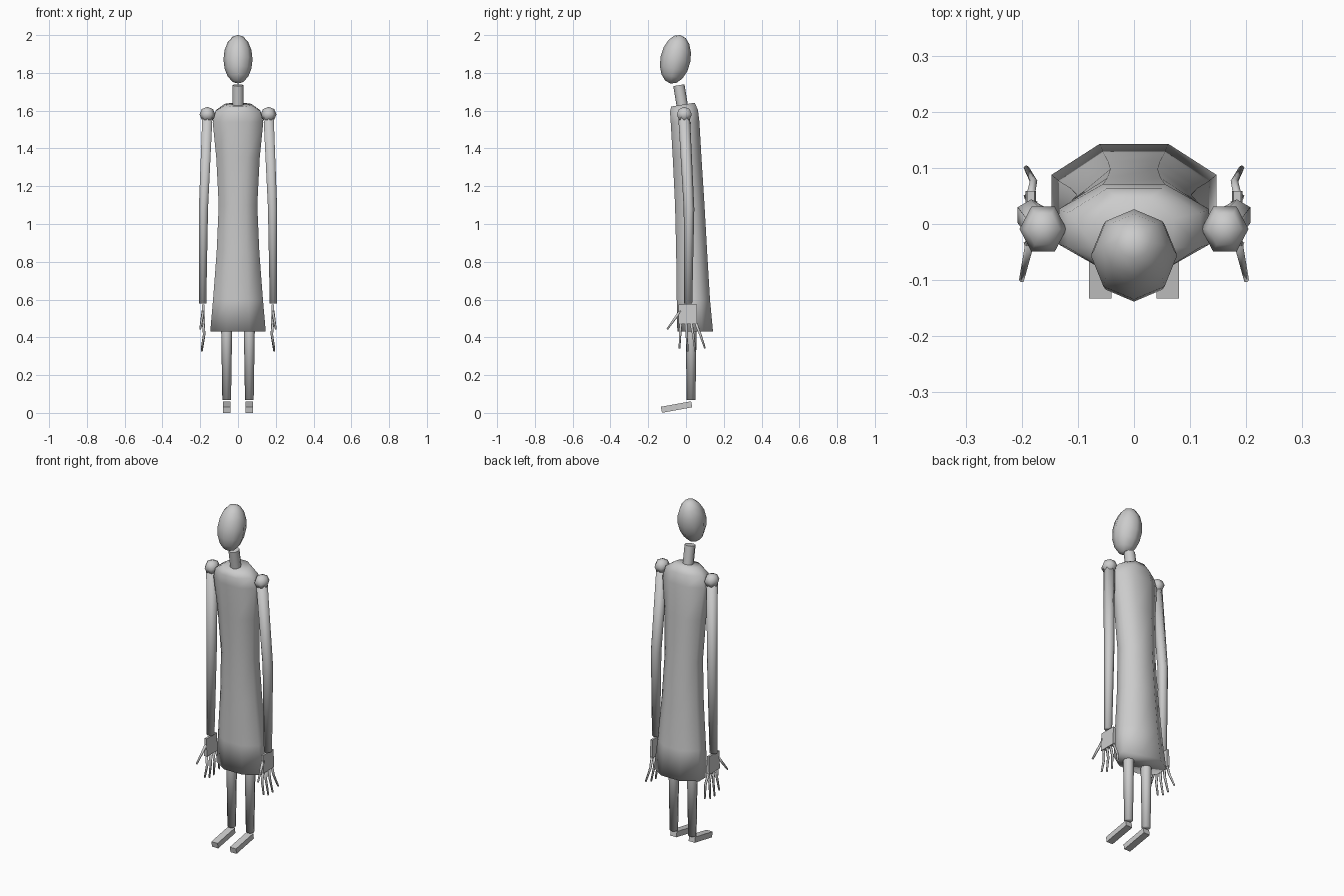
import bpy, bmesh, math
from mathutils import Vector, Matrix

cube = bpy.data.objects.get("Cube")
if cube:
    bpy.data.objects.remove(cube, do_unlink=True)

grey = bpy.data.materials.new("light_grey")
grey.use_nodes = True
colour = (0.6, 0.6, 0.6, 1)
grey.diffuse_color = colour
grey.node_tree.nodes["Principled BSDF"].inputs["Base Color"].default_value = colour


def finish(name, bm, angle=180):
    bmesh.ops.recalc_face_normals(bm, faces=bm.faces)
    mesh = bpy.data.meshes.new(name)
    bm.to_mesh(mesh)
    bm.free()
    mesh.materials.append(grey)
    obj = bpy.data.objects.new(name, mesh)
    bpy.context.collection.objects.link(obj)
    bpy.ops.object.select_all(action='DESELECT')
    obj.select_set(True)
    bpy.context.view_layer.objects.active = obj
    if angle == 180:
        bpy.ops.object.shade_smooth()
    else:
        bpy.ops.object.shade_smooth_by_angle(angle=math.radians(angle))
    return obj


def skin(bm, rings):
    """Join rings of points into a capped tube."""
    loops = [[bm.verts.new(p) for p in ring] for ring in rings]
    n = len(loops[0])
    for a, b in zip(loops, loops[1:]):
        for i in range(n):
            j = (i + 1) % n
            bm.faces.new((a[i], a[j], b[j], b[i]))
    bm.faces.new(loops[0][::-1])
    bm.faces.new(loops[-1])


def tube(bm, path, radii, sides):
    """Round limb along a path, its first corner towards the back."""
    pts = [Vector(p) for p in path]
    rings = []
    for i, (p, r) in enumerate(zip(pts, radii)):
        d = (pts[min(i + 1, len(pts) - 1)] - pts[max(i - 1, 0)]).normalized()
        u = Vector((0, 1, 0))
        u = (u - d * u.dot(d)).normalized()
        v = d.cross(u)
        turn = [2 * math.pi * k / sides for k in range(sides)]
        rings.append([p + r * (math.cos(t) * u + math.sin(t) * v) for t in turn])
    skin(bm, rings)


def limb(name, path, radii, sides, angle=180):
    bm = bmesh.new()
    tube(bm, path, radii, sides)
    return finish(name, bm, angle)


def ball(name, centre, size, segments, rings, tilt=0):
    bm = bmesh.new()
    bmesh.ops.create_uvsphere(bm, u_segments=segments, v_segments=rings, radius=1)
    turn = Matrix.Rotation(math.pi / 2, 4, 'Z')
    place = Matrix.Translation(centre) @ Matrix.Rotation(tilt, 4, 'X')
    bm.transform(place @ Matrix.Diagonal((*size, 1)) @ turn)
    return finish(name, bm)


# Head and neck
ball("head", (0, -0.056, 1.872), (0.077, 0.08, 0.131), 8, 8, -0.2)
limb("neck", [(0, -0.017, 1.61), (0, -0.038, 1.735)], [0.03, 0.03], 8, 50)

# Long robe: height, half width, front y, back y, forward drop
robe = [(0.43, 0.147, -0.046, 0.143, 0), (0.60, 0.132, -0.049, 0.127, 0),
        (0.85, 0.113, -0.052, 0.112, 0), (1.10, 0.102, -0.058, 0.098, 0),
        (1.35, 0.115, -0.070, 0.082, 0), (1.54, 0.134, -0.081, 0.071, 0),
        (1.60, 0.118, -0.085, 0.063, 0.004), (1.632, 0.070, -0.078, 0.046, 0.01)]
rings = []
flat = math.cos(math.pi / 8)
for z, w, front, back, drop in robe:
    ring = []
    for k in range(8):
        t = (k + 0.5) * math.pi / 4
        s = math.sin(t) / flat
        ring.append((w * math.cos(t) / flat, (front + back) / 2 + (back - front) / 2 * s, z + drop * s))
    rings.append(ring)
bm = bmesh.new()
skin(bm, rings)
finish("robe", bm)

for side, s in (("left", 1), ("right", -1)):
    # Shoulder and arm
    ball(side + "_shoulder", (s * 0.162, -0.009, 1.58), (0.042, 0.046, 0.04), 6, 4)
    limb(side + "_arm", [(s * 0.162, -0.01, 1.57), (s * 0.183, 0.016, 1.08), (s * 0.187, 0.011, 0.58)],
         [0.031, 0.028, 0.022], 6)

    # Palm
    bm = bmesh.new()
    bmesh.ops.create_cube(bm, size=1)
    bm.transform(Matrix.Translation((s * 0.184, 0.01, 0.522)) @ Matrix.Diagonal((0.018, 0.098, 0.104, 1)))
    for v in bm.verts:
        if v.co.z > 0.52:
            v.co.x = s * 0.184 + (v.co.x - s * 0.184) * 0.7
    finish(side + "_palm", bm, 30)

    # Four fingers and a thumb
    bm = bmesh.new()
    for root, tip, z in ((-0.028, -0.035, 0.342), (-0.001, 0.008, 0.325),
                         (0.026, 0.049, 0.325), (0.05, 0.1, 0.342)):
        tube(bm, [(s * 0.184, root, 0.48), (s * 0.179, (root + tip) / 2, 0.415), (s * 0.192, tip, z)],
             [0.008, 0.007, 0.005], 5)
    tube(bm, [(s * 0.184, -0.03, 0.54), (s * 0.2, -0.1, 0.443)], [0.009, 0.005], 5)
    finish(side + "_fingers", bm)

    # Leg and foot
    limb(side + "_leg", [(s * 0.06, 0.027, 0.75), (s * 0.06, 0.027, 0.067)], [0.034, 0.023], 8)
    bm = bmesh.new()
    bmesh.ops.create_cube(bm, size=1)
    bm.transform(Matrix.Translation((s * 0.06, -0.05, 0.031)) @ Matrix.Rotation(0.18, 4, 'X')
                 @ Matrix.Diagonal((0.04, 0.163, 0.032, 1)))
    finish(side + "_foot", bm, 30)
